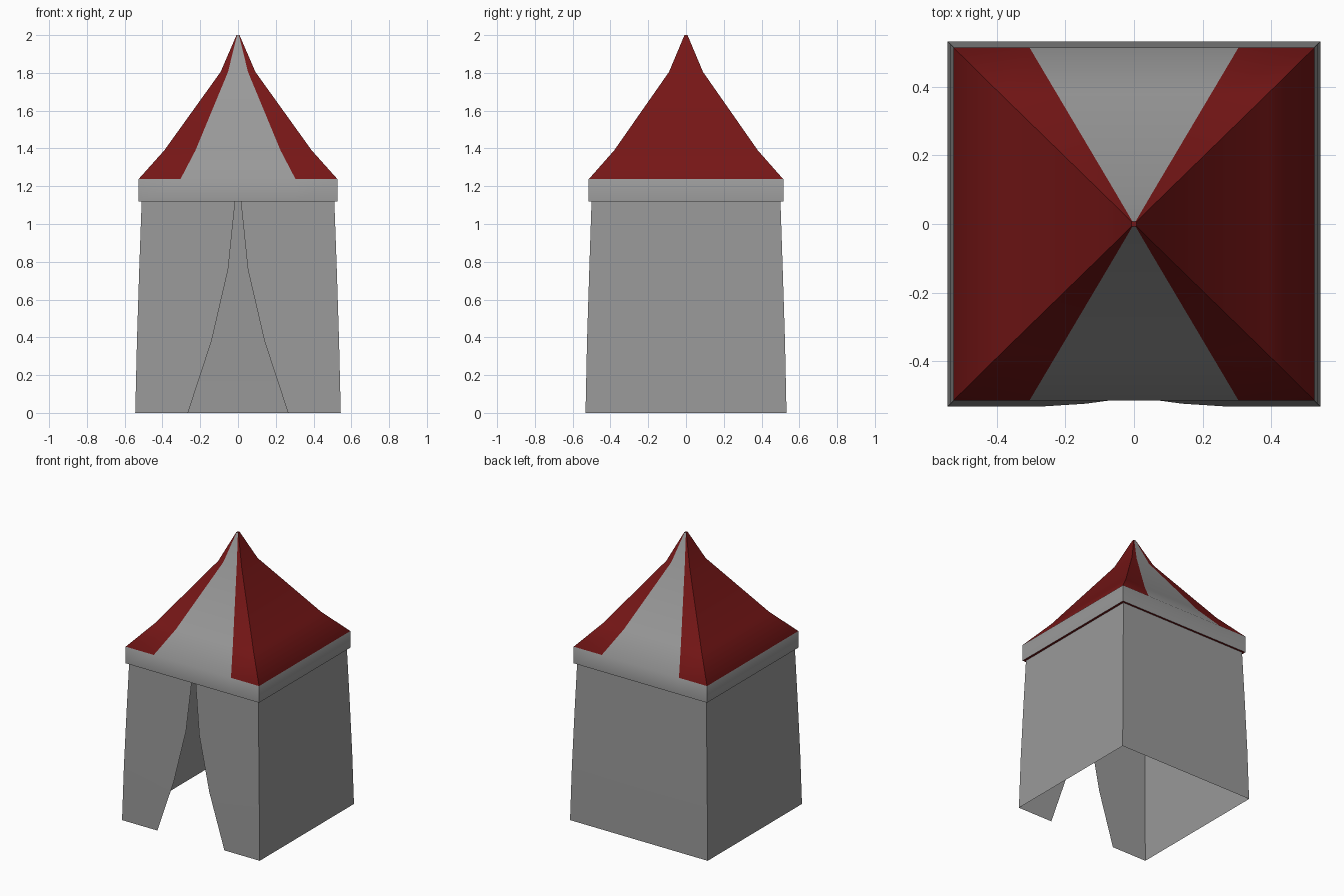
import bpy, bmesh, math

if "Cube" in bpy.data.objects:
    bpy.data.objects.remove(bpy.data.objects["Cube"])


def material(name, color):
    m = bpy.data.materials.new(name)
    m.diffuse_color = color
    m.use_nodes = True
    m.node_tree.nodes["Principled BSDF"].inputs["Base Color"].default_value = m.diffuse_color
    return m


GREY = material("canvas", (0.32, 0.32, 0.32, 1))
RED = material("red_cloth", (0.18, 0.008, 0.008, 1))


def ring(bm, hx, hy, p, z):
    # rectangle with two extra points on the front and back edges
    front = [(-hx, -hy), (-p, -hy), (p, -hy), (hx, -hy)]
    back = [(-x, -y) for x, y in front]
    return [bm.verts.new((x, y, z)) for x, y in front + back]


def cloth(name, levels, rule, cap=False):
    """Loft rings; rule(level, side) gives the material index, or None for a gap."""
    bm = bmesh.new()
    rings = [ring(bm, *lv) for lv in levels]
    for k, (a, b) in enumerate(zip(rings, rings[1:])):
        for i in range(8):
            mat = rule(k, i)
            if mat is not None:
                j = (i + 1) % 8
                bm.faces.new((a[i], a[j], b[j], b[i])).material_index = mat
    if cap:
        bm.faces.new(rings[-1]).material_index = 1
    me = bpy.data.meshes.new(name)
    bm.to_mesh(me)
    bm.free()
    me.materials.append(GREY)
    me.materials.append(RED)
    ob = bpy.data.objects.new(name, me)
    bpy.context.collection.objects.link(ob)
    bpy.context.view_layer.objects.active = ob
    bpy.ops.object.select_all(action='DESELECT')
    ob.select_set(True)
    bpy.ops.object.shade_smooth_by_angle(angle=math.radians(50))
    return ob


# walls: tapering sheets with a parted doorway in front (side 1 left open)
cloth("tent_walls", [
    (0.544, 0.532, 0.265, 0.0),
    (0.535, 0.524, 0.14, 0.38),
    (0.523, 0.512, 0.052, 0.76),
    (0.51, 0.50, 0.015, 1.12),
], lambda k, i: None if i == 1 else 0)


# roof: red underside lip, grey valance, swept red roof with grey front/back panels
def roof_rule(k, i):
    if k == 0:
        return 1
    return 0 if k == 1 or i in (1, 5) else 1


cloth("tent_roof", [
    (0.51, 0.50, 0.305, 1.118),
    (0.527, 0.515, 0.305, 1.118),
    (0.527, 0.515, 0.305, 1.237),
    (0.39, 0.38, 0.225, 1.39),
    (0.092, 0.09, 0.053, 1.805),
    (0.008, 0.008, 0.005, 2.0),
], roof_rule, cap=True)
